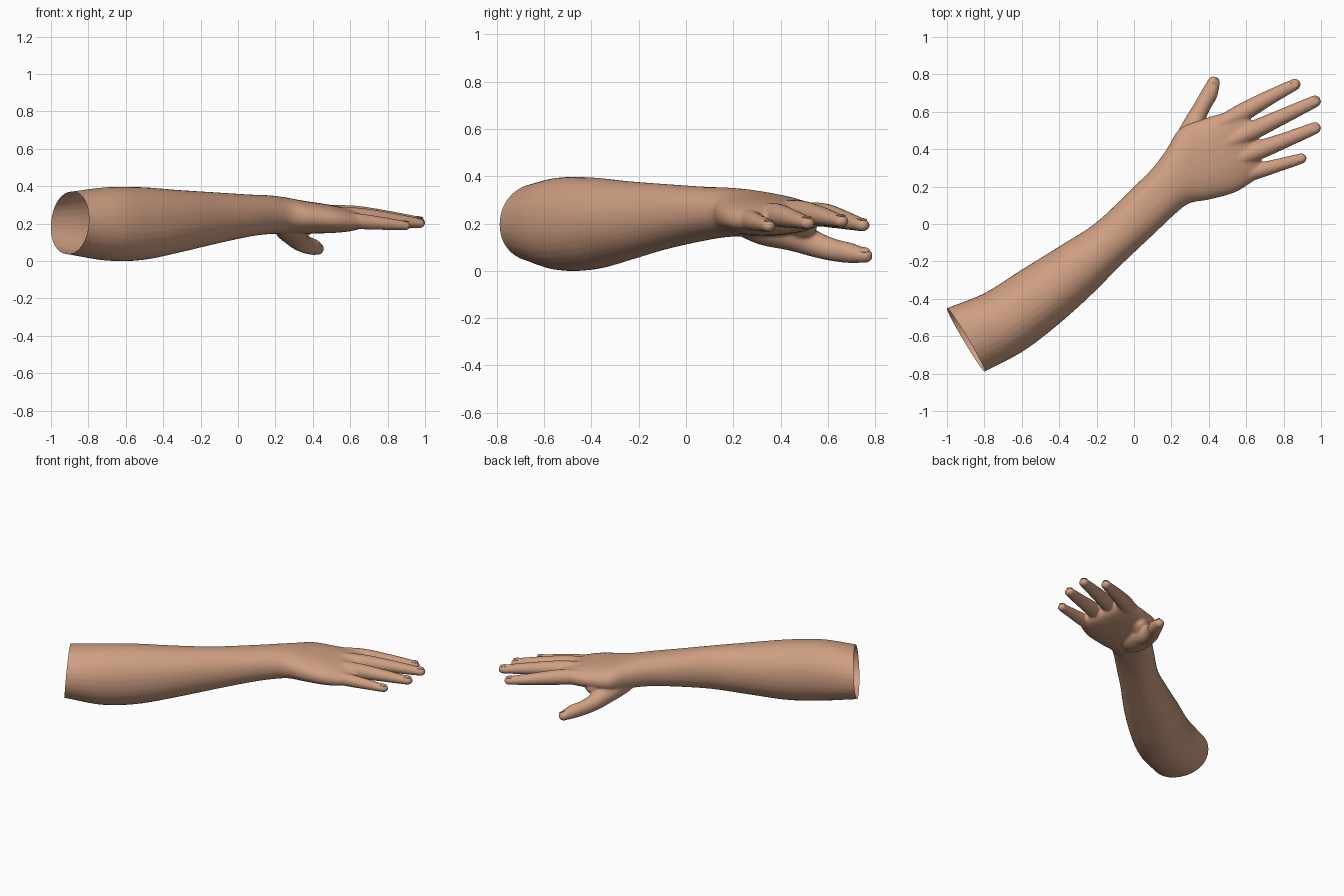
import bpy, bmesh, math
from mathutils import Vector, Matrix

if "Cube" in bpy.data.objects:
    bpy.data.objects.remove(bpy.data.objects["Cube"])

skin = bpy.data.materials.new("skin")
skin.diffuse_color = (0.62, 0.345, 0.225, 1)
skin.use_nodes = True
skin.node_tree.nodes["Principled BSDF"].inputs["Base Color"].default_value = skin.diffuse_color


def spline(rows, steps):
    """Smooth interpolation through rows of numbers."""
    out = []
    p = [rows[0]] + rows + [rows[-1]]
    for i in range(1, len(p) - 2):
        for s in range(steps):
            t = s / steps
            out.append([0.5 * (2 * b + (c - a) * t + (2 * a - 5 * b + 4 * c - d) * t * t
                               + (3 * b - a - 3 * c + d) * t ** 3)
                        for a, b, c, d in zip(p[i - 1], p[i], p[i + 1], p[i + 2])])
    return out + [list(rows[-1])]


def loft(bm, rings):
    """Skin closed rings of points and cap both ends."""
    vs = [[bm.verts.new(co) for co in ring] for ring in rings]
    n = len(vs[0])
    for a, b in zip(vs, vs[1:]):
        for i in range(n):
            bm.faces.new((a[i], a[(i + 1) % n], b[(i + 1) % n], b[i]))
    bm.faces.new(vs[0])
    bm.faces.new(vs[-1])


def oval(centre, side, up, power=2.0, n=32):
    pts = []
    for i in range(n):
        c, s = math.cos(2 * math.pi * i / n), math.sin(2 * math.pi * i / n)
        e = 2 / power
        pts.append(centre + side * math.copysign(abs(c) ** e, c) + up * math.copysign(abs(s) ** e, s))
    return pts


def frame(d):
    d = d.normalized()
    side = d.cross(Vector((0, 0, 1))).normalized()
    return d, side, side.cross(d)


def ellipsoid(bm, centre, axes, radii):
    m = Matrix([a * r for a, r in zip(axes, radii)]).transposed().to_4x4()
    m.translation = centre
    bmesh.ops.create_uvsphere(bm, u_segments=20, v_segments=12, radius=1, matrix=m)


# Forearm, wrist and palm: thumb edge x y, little-finger edge x y, bottom, top, tilt, squareness
arm = [
    (-1.10, -0.50, -0.90, -0.85, 0.05, 0.36, 0, 2.1),
    (-1.00, -0.45, -0.80, -0.79, 0.035, 0.37, 0, 2.1),
    (-0.80, -0.37, -0.60, -0.685, 0.002, 0.395, 0, 2.1),
    (-0.61, -0.25, -0.42, -0.55, 0.005, 0.395, 0, 2.1),
    (-0.40, -0.12, -0.24, -0.39, 0.045, 0.38, 0, 2.1),
    (-0.20, 0.01, -0.06, -0.21, 0.09, 0.368, 0, 2.1),
    (0.00, 0.20, 0.11, -0.05, 0.13, 0.356, 0, 2.2),
    (0.10, 0.30, 0.21, 0.045, 0.143, 0.352, 0, 2.2),
    (0.175, 0.40, 0.295, 0.11, 0.146, 0.343, 0, 2.2),
    (0.245, 0.51, 0.40, 0.13, 0.147, 0.326, 0.003, 2.3),
    (0.365, 0.56, 0.53, 0.165, 0.149, 0.308, 0.008, 2.3),
    (0.48, 0.595, 0.61, 0.21, 0.157, 0.29, 0.013, 2.4),
    (0.57, 0.62, 0.665, 0.25, 0.173, 0.27, 0.016, 2.4),
    (0.605, 0.605, 0.69, 0.275, 0.195, 0.25, 0.016, 2.2),
]
bm = bmesh.new()
rings = []
for lx, ly, rx, ry, z0, z1, tilt, power in spline(arm, 5):
    left = Vector((lx, ly, (z0 + z1) / 2 + tilt))
    right = Vector((rx, ry, (z0 + z1) / 2 - tilt))
    rings.append(oval((left + right) / 2, (left - right) / 2, Vector((0, 0, (z1 - z0) / 2)), power))
loft(bm, rings)

# Digits: x, y, z, half width, half height
digits = {
    "index": [(0.42, 0.51, 0.245, 0.04, 0.045), (0.57, 0.59, 0.235, 0.05, 0.05),
              (0.72, 0.674, 0.214, 0.041, 0.039), (0.86, 0.746, 0.193, 0.032, 0.027)],
    "middle": [(0.45, 0.41, 0.255, 0.04, 0.045), (0.62, 0.492, 0.247, 0.05, 0.05),
               (0.80, 0.577, 0.23, 0.042, 0.04), (0.968, 0.656, 0.21, 0.033, 0.027)],
    "ring": [(0.48, 0.32, 0.245, 0.04, 0.042), (0.65, 0.387, 0.236, 0.05, 0.049),
             (0.82, 0.453, 0.219, 0.041, 0.039), (0.968, 0.513, 0.202, 0.033, 0.027)],
    "little": [(0.50, 0.235, 0.225, 0.036, 0.04), (0.65, 0.28, 0.212, 0.042, 0.042),
               (0.78, 0.317, 0.2, 0.035, 0.034), (0.895, 0.35, 0.189, 0.029, 0.025)],
    "thumb": [(0.24, 0.24, 0.20, 0.06, 0.055), (0.275, 0.33, 0.18, 0.085, 0.072),
              (0.295, 0.44, 0.158, 0.08, 0.072), (0.322, 0.54, 0.115, 0.056, 0.056),
              (0.36, 0.62, 0.089, 0.045, 0.048), (0.402, 0.695, 0.075, 0.045, 0.043),
              (0.426, 0.757, 0.064, 0.034, 0.031)],
}
nails = []
for name, rows in digits.items():
    path = spline(rows, 6)
    pos = [Vector(r[:3]) for r in path]
    rings = []
    for i, r in enumerate(path):
        d, side, up = frame(pos[min(i + 1, len(pos) - 1)] - pos[max(i - 1, 0)])
        rings.append(oval(pos[i], side * r[3], up * r[4], n=20))
    loft(bm, rings)
    # Rounded fingertip
    ellipsoid(bm, pos[-1], (d, side, up), (path[-1][3], path[-1][3], path[-1][4]))
    if name == "thumb":
        side, up = (Matrix.Rotation(0.5, 3, d) @ v for v in (side, up))
    nails.append((name, pos[-1] - d * 0.006 + up * path[-1][4] * 0.9, (d, side, up), path[-1][3]))
# Web between thumb and palm
ellipsoid(bm, Vector((0.34, 0.47, 0.195)), frame(Vector((0.5, 0.6, -0.1))), (0.1, 0.06, 0.06))
bmesh.ops.recalc_face_normals(bm, faces=bm.faces[:])


def finish(bm, name):
    me = bpy.data.meshes.new(name)
    bm.to_mesh(me)
    bm.free()
    me.materials.clear()
    me.materials.append(skin)
    me.shade_smooth()
    ob = bpy.data.objects.new(name, me)
    bpy.context.collection.objects.link(ob)
    return ob


# Blend all parts into one skin
body = finish(bm, "arm_and_hand")
remesh = body.modifiers.new("blend", 'REMESH')
remesh.mode = 'VOXEL'
remesh.voxel_size = 0.008
soft = body.modifiers.new("soften", 'SMOOTH')
soft.factor = 0.5
soft.iterations = 7
bpy.context.view_layer.update()
merged = bpy.data.meshes.new_from_object(body.evaluated_get(bpy.context.evaluated_depsgraph_get()))
bpy.data.objects.remove(body)

# Cut the elbow end open, leaning slightly
bm = bmesh.new()
bm.from_mesh(merged)
bmesh.ops.bisect_plane(bm, geom=bm.verts[:] + bm.edges[:] + bm.faces[:],
                       plane_co=(-1.0, -0.45, 0.2), plane_no=(-0.335, -0.2, 0.03), clear_outer=True)
for face in bm.faces:
    face.material_index = 0
finish(bm, "arm_and_hand")

# Fingernails
for name, centre, axes, width in nails:
    bm = bmesh.new()
    ellipsoid(bm, centre, axes, (width * 0.8, width * 0.6, 0.0048))
    bmesh.ops.recalc_face_normals(bm, faces=bm.faces[:])
    finish(bm, name + "_nail")
